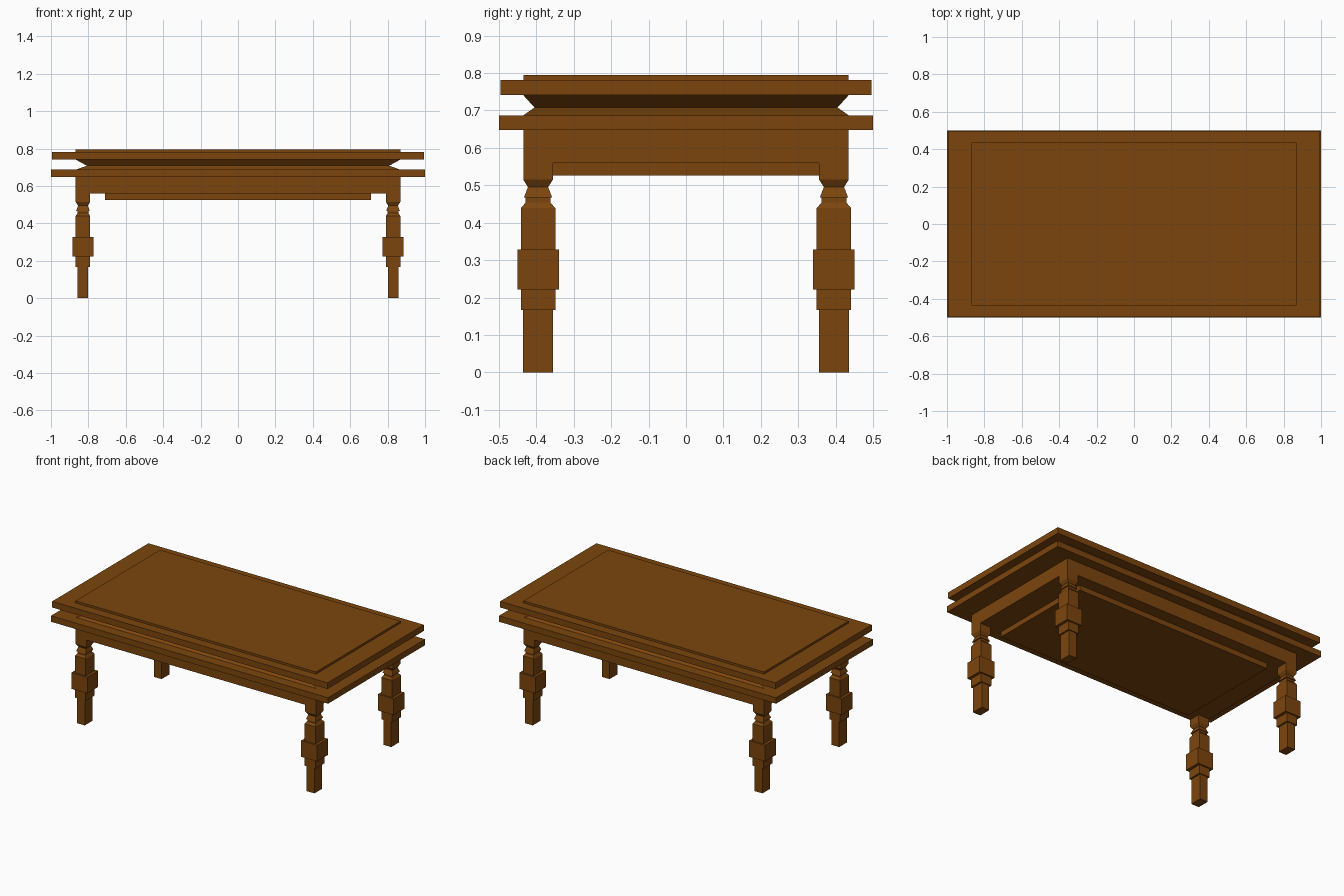
import bpy, bmesh

if "Cube" in bpy.data.objects:
    bpy.data.objects.remove(bpy.data.objects["Cube"])

wood = bpy.data.materials.new("wood")
wood.diffuse_color = (0.2, 0.06, 0.004, 1)
wood.use_nodes = True
wood.node_tree.nodes["Principled BSDF"].inputs["Base Color"].default_value = wood.diffuse_color


def stack(name, cx, cy, sections):
    """Rectangular solid through (z, half x, half y) sections, bottom to top."""
    bm = bmesh.new()
    rings = []
    for z, hx, hy in sections:
        rings.append([bm.verts.new((cx + sx * hx, cy + sy * hy, z))
                      for sx, sy in ((-1, -1), (1, -1), (1, 1), (-1, 1))])
    bm.faces.new(rings[0][::-1])
    bm.faces.new(rings[-1])
    for a, b in zip(rings, rings[1:]):
        for i in range(4):
            j = (i + 1) % 4
            bm.faces.new((a[i], a[j], b[j], b[i]))
    mesh = bpy.data.meshes.new(name)
    bm.to_mesh(mesh)
    bm.free()
    mesh.materials.append(wood)
    obj = bpy.data.objects.new(name, mesh)
    bpy.context.collection.objects.link(obj)
    return obj


def slab(name, hx, hy, z0, z1):
    return stack(name, 0, 0, [(z0, hx, hy), (z1, hx, hy)])


# Table top: raised panel, two overhanging boards and the pinched neck between
slab("top_panel", 0.868, 0.435, 0.781, 0.795)
slab("upper_board", 0.994, 0.496, 0.741, 0.781)
stack("neck", 0, 0, [(0.687, 0.868, 0.435), (0.708, 0.808, 0.405), (0.741, 0.868, 0.435)])
slab("lower_board", 1.0, 0.5, 0.648, 0.687)

# Apron body and the lower panel under it
slab("apron", 0.868, 0.435, 0.56, 0.648)
slab("under_panel", 0.71, 0.356, 0.526, 0.56)

# Stepped square legs
leg_profile = [
    (0.0, 0.028, 0.040), (0.166, 0.028, 0.040),      # foot
    (0.166, 0.039, 0.046), (0.222, 0.039, 0.046),    # lower collar
    (0.222, 0.057, 0.0555), (0.328, 0.057, 0.0555),  # wide block
    (0.328, 0.039, 0.046), (0.439, 0.039, 0.046),    # shaft
    (0.454, 0.029, 0.033), (0.467, 0.029, 0.033),    # groove
    (0.467, 0.036, 0.038), (0.495, 0.026, 0.027),    # ring
    (0.515, 0.039, 0.0395), (0.56, 0.039, 0.0395),   # corner block
]
for sx, side in ((-1, "left"), (1, "right")):
    for sy, end in ((-1, "front"), (1, "back")):
        stack(f"{end}_{side}_leg", sx * 0.829, sy * 0.3955, leg_profile)
